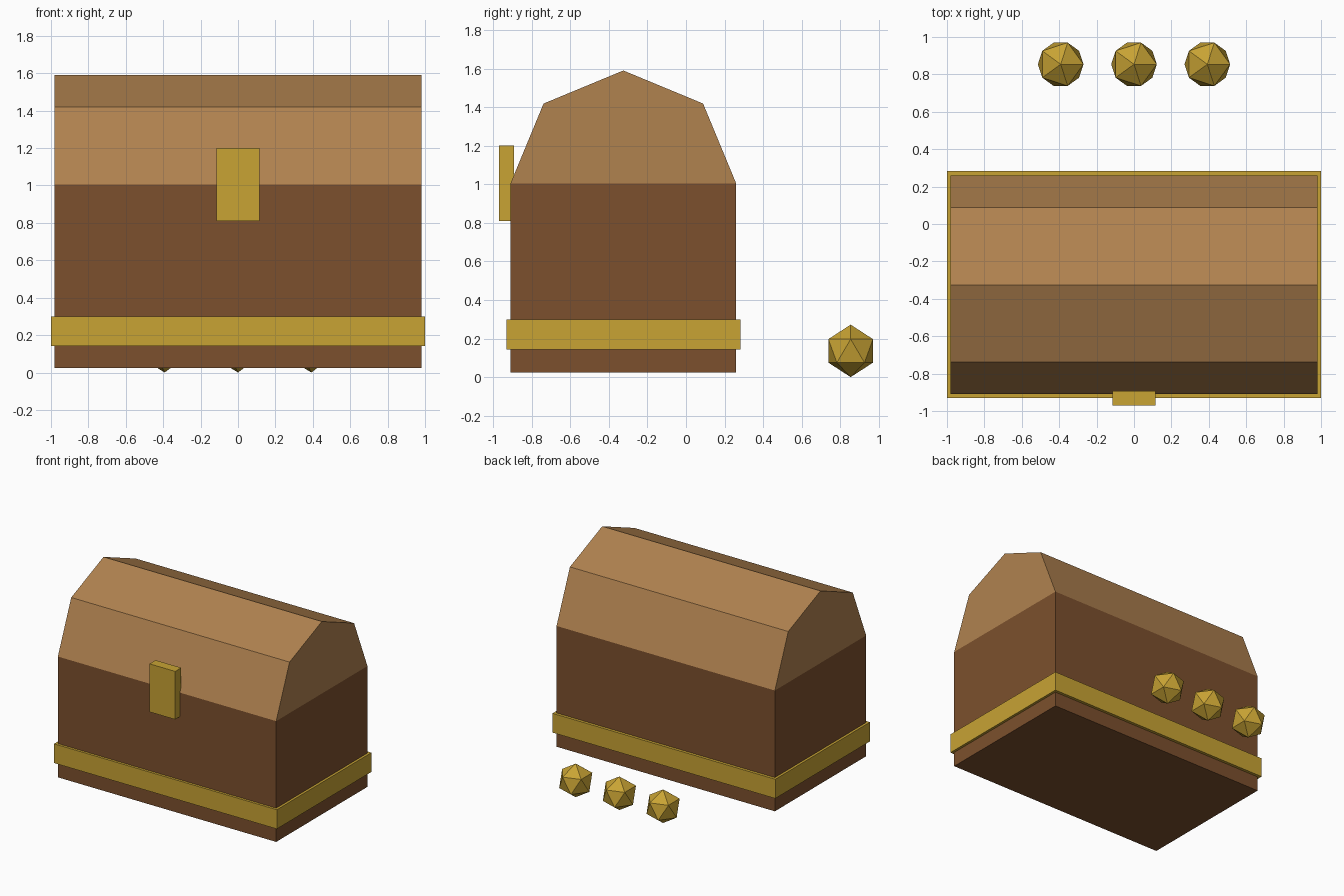
import bpy, bmesh, math

if "Cube" in bpy.data.objects:
    bpy.data.objects.remove(bpy.data.objects["Cube"])


def material(name, rgb):
    """Flat colour given as sRGB 0-255, stored as linear."""
    lin = [((c / 255 + 0.055) / 1.055) ** 2.4 for c in rgb]
    m = bpy.data.materials.new(name)
    m.diffuse_color = (*lin, 1)
    m.use_nodes = True
    m.node_tree.nodes["Principled BSDF"].inputs["Base Color"].default_value = m.diffuse_color
    return m


DARK_WOOD = material("dark wood", (124, 80, 45))
LIGHT_WOOD = material("light wood", (176, 130, 79))
GOLD = material("gold", (200, 163, 52))


def finish(name, bm, mat):
    bmesh.ops.recalc_face_normals(bm, faces=bm.faces[:])
    me = bpy.data.meshes.new(name)
    bm.to_mesh(me)
    bm.free()
    me.materials.append(mat)
    ob = bpy.data.objects.new(name, me)
    bpy.context.collection.objects.link(ob)
    return ob


def box(name, x, y, z, mat):
    """Box from (min, max) pairs."""
    bm = bmesh.new()
    bmesh.ops.create_cube(bm, size=1)
    for v in bm.verts:
        v.co = [(a + b) / 2 + c * (b - a) for c, (a, b) in zip(v.co, (x, y, z))]
    return finish(name, bm, mat)


# Chest body, metal band and lock plate
box("chest_body", (-0.98, 0.98), (-0.91, 0.26), (0.025, 1.005), DARK_WOOD)
box("band", (-1.0, 1.0), (-0.93, 0.283), (0.143, 0.299), GOLD)
box("lock_plate", (-0.115, 0.115), (-0.97, -0.892), (0.81, 1.2), GOLD)

# Barrel lid: upper half of an octagonal prism along x
bm = bmesh.new()
R, CY, CZ = 0.585, -0.325, 1.005
profile = [bm.verts.new((-0.98, CY + R * math.cos(math.pi * i / 4),
                         CZ + R * math.sin(math.pi * i / 4))) for i in range(5)]
end = bm.faces.new(profile)
ext = bmesh.ops.extrude_face_region(bm, geom=[end], use_keep_orig=True)
moved = [g for g in ext["geom"] if isinstance(g, bmesh.types.BMVert)]
bmesh.ops.translate(bm, verts=moved, vec=(1.96, 0, 0))
finish("lid", bm, LIGHT_WOOD)

# Three nuggets behind the chest
for i in (-1, 0, 1):
    bm = bmesh.new()
    bmesh.ops.create_icosphere(bm, subdivisions=1, radius=0.136)
    ob = finish(f"nugget_{i + 2}", bm, GOLD)
    ob.location = (0.392 * i, 0.854, 0.136)
